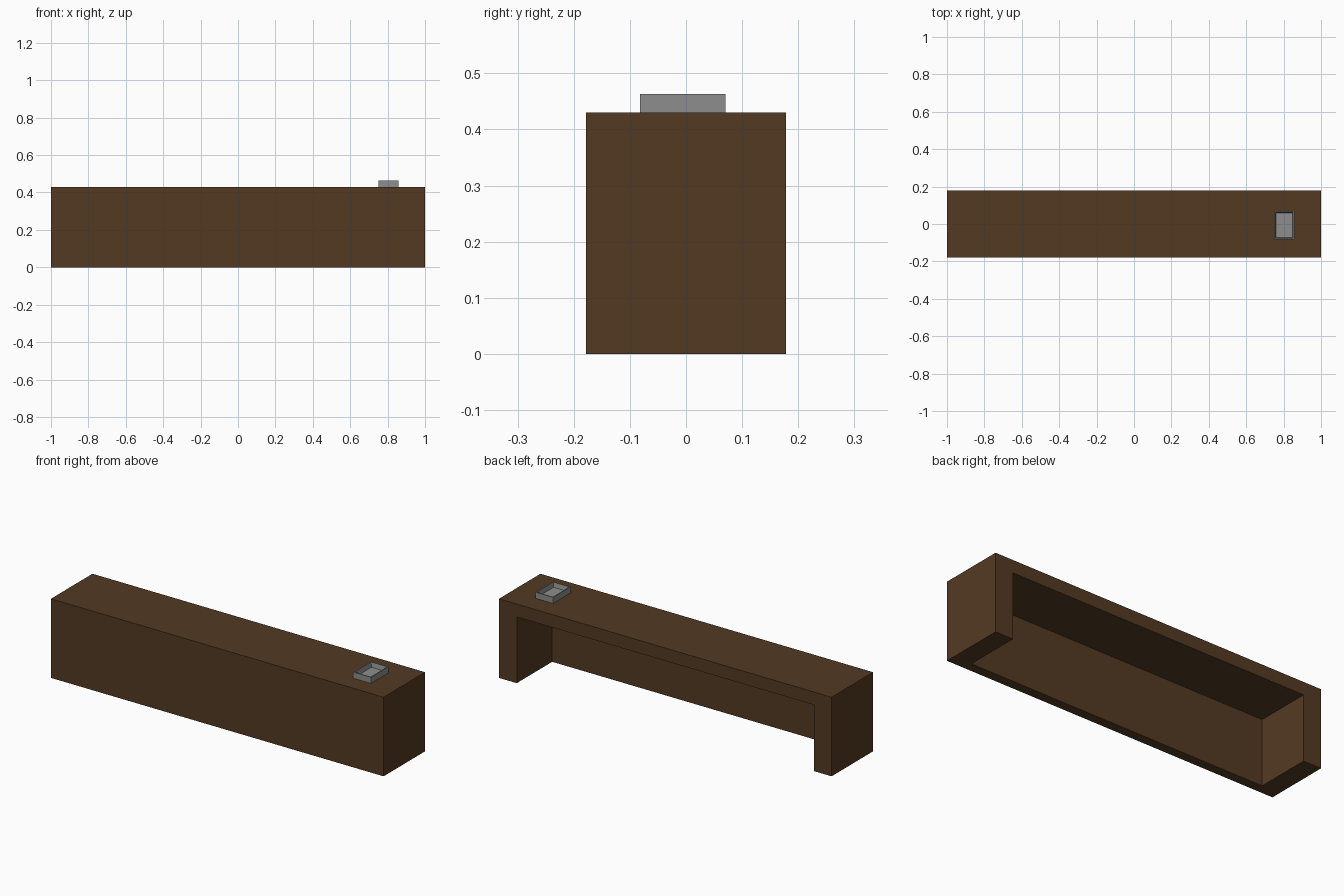
import bpy
import bmesh

if "Cube" in bpy.data.objects:
    bpy.data.objects.remove(bpy.data.objects["Cube"])


def material(name, color):
    mat = bpy.data.materials.new(name)
    mat.diffuse_color = (*color, 1.0)
    mat.use_nodes = True
    mat.node_tree.nodes["Principled BSDF"].inputs["Base Color"].default_value = mat.diffuse_color
    return mat


def box(name, lo, hi, mat):
    """Axis-aligned box between two opposite corners."""
    bm = bmesh.new()
    bmesh.ops.create_cube(bm, size=1.0)
    for v in bm.verts:
        v.co = [hi[i] if v.co[i] > 0 else lo[i] for i in range(3)]
    mesh = bpy.data.meshes.new(name)
    bm.to_mesh(mesh)
    bm.free()
    obj = bpy.data.objects.new(name, mesh)
    bpy.context.collection.objects.link(obj)
    mesh.materials.append(mat)
    return obj


brown = material("dark_brown_wood", (0.088, 0.042, 0.017))
grey = material("grey_metal", (0.27, 0.27, 0.27))

# Counter body, hollowed out from the back and underneath
counter = box("counter", (-1.0, -0.178, 0.0), (1.0, 0.178, 0.43), brown)
cutter = box("counter_hollow_cutter", (-0.893, -0.126, -0.1), (0.893, 0.3, 0.36), brown)
cutter.hide_render = True
cutter.hide_viewport = True
cutter.display_type = 'WIRE'
hollow = counter.modifiers.new("hollow", 'BOOLEAN')
hollow.operation = 'DIFFERENCE'
hollow.solver = 'EXACT'
hollow.object = cutter

# Small open tray on the counter top: thin rim, sunken floor
tray = box("tray", (0.75, -0.082, 0.43), (0.857, 0.07, 0.463), grey)
bm = bmesh.new()
bm.from_mesh(tray.data)
bm.normal_update()
top = max(bm.faces, key=lambda f: f.calc_center_median().z)
bmesh.ops.inset_region(bm, faces=[top], thickness=0.008)
floor = bmesh.ops.extrude_discrete_faces(bm, faces=[top])["faces"][0]
center = floor.calc_center_median()
for v in floor.verts:
    v.co.z = 0.438
    v.co.x = center.x + (v.co.x - center.x) * 0.9
    v.co.y = center.y + (v.co.y - center.y) * 0.93
bm.to_mesh(tray.data)
bm.free()
